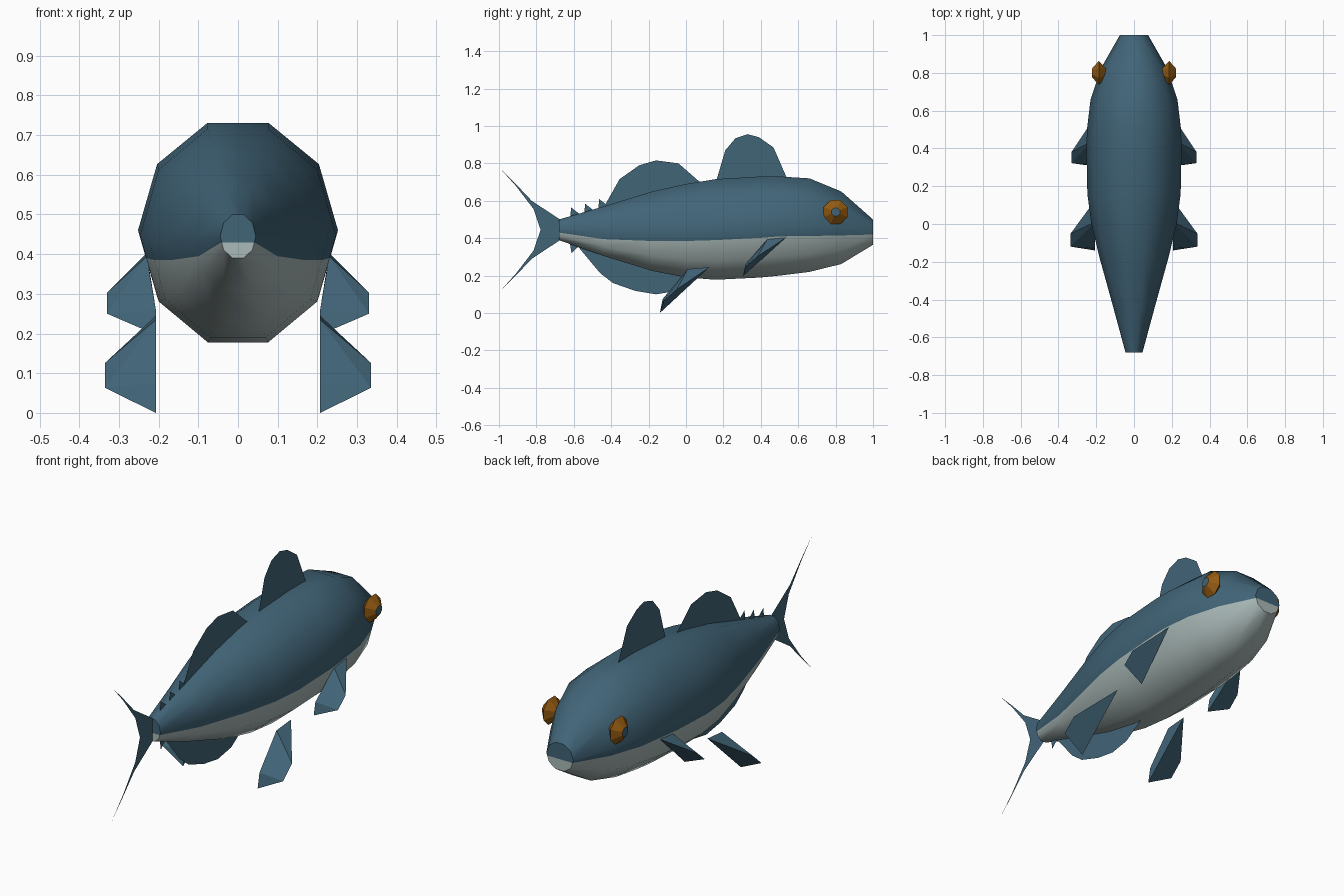
import bpy, bmesh, math

if "Cube" in bpy.data.objects:
    bpy.data.objects.remove(bpy.data.objects["Cube"])


def material(name, rgb):
    m = bpy.data.materials.new(name)
    m.diffuse_color = (*rgb, 1)
    m.use_nodes = True
    m.node_tree.nodes["Principled BSDF"].inputs["Base Color"].default_value = m.diffuse_color
    return m


BLUE = material("slate blue", (0.053, 0.129, 0.187))
PALE = material("pale belly", (0.40, 0.49, 0.48))
AMBER = material("amber", (0.30, 0.105, 0.006))


def finish(bm, name, mats, recalc=True):
    if recalc:
        bmesh.ops.recalc_face_normals(bm, faces=bm.faces[:])
    me = bpy.data.meshes.new(name)
    bm.to_mesh(me)
    bm.free()
    for m in mats:
        me.materials.append(m)
    ob = bpy.data.objects.new(name, me)
    bpy.context.collection.objects.link(ob)
    return ob


# Body: ten-sided rings (y, half width, top, bottom, colour line height)
stations = [(-0.68, 0.045, 0.50, 0.39, 0.43), (-0.44, 0.11, 0.57, 0.305, 0.395),
            (-0.18, 0.182, 0.65, 0.225, 0.385), (0.0, 0.226, 0.69, 0.19, 0.385),
            (0.16, 0.247, 0.716, 0.178, 0.39), (0.40, 0.252, 0.73, 0.19, 0.402),
            (0.50, 0.249, 0.73, 0.20, 0.41), (0.66, 0.230, 0.72, 0.22, 0.412),
            (0.83, 0.172, 0.65, 0.262, 0.415), (1.0, 0.075, 0.50, 0.365, 0.42)]
bm = bmesh.new()
rings = []
for y, w, top, bot, line in stations:
    zc, rz = (top + bot) / 2, (top - bot) / 2 / math.sin(math.radians(72))
    pts = [(w * math.cos(i * math.pi / 5), zc + rz * math.sin(i * math.pi / 5)) for i in range(10)]
    # points where the back colour meets the belly, on the lower side panels
    t = (line - pts[0][1]) / (pts[9][1] - pts[0][1])
    x = pts[0][0] + t * (pts[9][0] - pts[0][0])
    ring = pts[:6] + [(-x, line)] + pts[6:] + [(x, line)]
    rings.append([bm.verts.new((px, y, pz)) for px, pz in ring])
n = len(rings[0])
for a, b in zip(rings, rings[1:]):
    for i in range(n):
        j = (i + 1) % n
        f = bm.faces.new((a[i], a[j], b[j], b[i]))
        f.smooth = True
        f.material_index = 1 if 6 <= i <= 10 else 0
# Closed ends, split at the colour line
for r in (rings[0], rings[-1]):
    bm.faces.new([r[11]] + r[:7])
    bm.faces.new(r[6:12]).material_index = 1
finish(bm, "body", [BLUE, PALE])


# Thin fins standing on the centre plane
def flat_fin(name, outlines):
    bm = bmesh.new()
    for pts in outlines:
        f = bm.faces.new([bm.verts.new((0, y, z)) for y, z in pts])
    bmesh.ops.triangulate(bm, faces=bm.faces[:])
    finish(bm, name, [BLUE])


flat_fin("front_dorsal_fin", [[(0.16, 0.70), (0.21, 0.87), (0.265, 0.935), (0.33, 0.956),
                               (0.39, 0.94), (0.468, 0.885), (0.54, 0.72), (0.35, 0.68)]])
flat_fin("rear_dorsal_fin", [[(-0.44, 0.565), (-0.355, 0.716), (-0.25, 0.79), (-0.16, 0.816),
                              (-0.04, 0.80), (0.08, 0.695), (-0.18, 0.60)]])
flat_fin("anal_fin", [[(-0.59, 0.37), (-0.54, 0.31), (-0.46, 0.214), (-0.39, 0.16),
                       (-0.27, 0.118), (-0.16, 0.10), (-0.055, 0.118), (0.02, 0.166),
                       (0.10, 0.22), (-0.18, 0.28)]])
upper = [(-0.777, 0.444), (-0.815, 0.556), (-0.91, 0.68), (-1.0, 0.78),
         (-0.91, 0.69), (-0.825, 0.60), (-0.67, 0.498), (-0.67, 0.444)]
flat_fin("tail_fin", [upper, [(y, 0.89 - z) for y, z in upper]])
flat_fin("finlets", [[(y, z), (y - 0.005, z - 0.09), (y + 0.045, z - 0.035)]
                     for y, z in ((-0.615, 0.565), (-0.54, 0.585), (-0.465, 0.61))]
         + [[(-0.612, 0.32), (-0.625, 0.40), (-0.57, 0.36)]])

# Paired wedge-shaped side fins
wedge = [(0.207, 0.125, 0.245), (0.207, 0.01, 0.235), (0.335, -0.05, 0.126),
         (0.335, -0.12, 0.063), (0.207, -0.14, 0.0), (0.207, -0.125, 0.075)]
for name, front in (("pectoral_fin", True), ("pelvic_fin", False)):
    for side, label in ((1, "right"), (-1, "left")):
        bm = bmesh.new()
        for x, y, z in wedge:
            if front:
                x = 0.23 if (x < 0.3 and y > 0) else min(x, 0.33)
                y, z = 0.305 + (y + 0.14) * 0.86, 0.197 + z * 0.84
            bm.verts.new((side * x, y, z))
        bmesh.ops.convex_hull(bm, input=bm.verts[:])
        finish(bm, f"{label}_{name}", [BLUE])

# Lens-shaped eight-sided eyes with a small pupil
for side, label in ((1, "right"), (-1, "left")):
    bm = bmesh.new()
    loops = []
    for dx, r in ((-0.037, 0.024), (0, 0.069), (0.037, 0.024)):
        loops.append([bm.verts.new((side * (0.186 + dx), 0.80 + r * math.cos(k * math.pi / 4 + math.pi / 8),
                                    0.54 + r * math.sin(k * math.pi / 4 + math.pi / 8)))
                      for k in range(8)])
    for a, b in zip(loops, loops[1:]):
        for i in range(8):
            j = (i + 1) % 8
            bm.faces.new((a[i], a[j], b[j], b[i]))
    bm.faces.new(loops[0])
    bm.faces.new(loops[2]).material_index = 1
    finish(bm, f"{label}_eye", [AMBER, BLUE])
